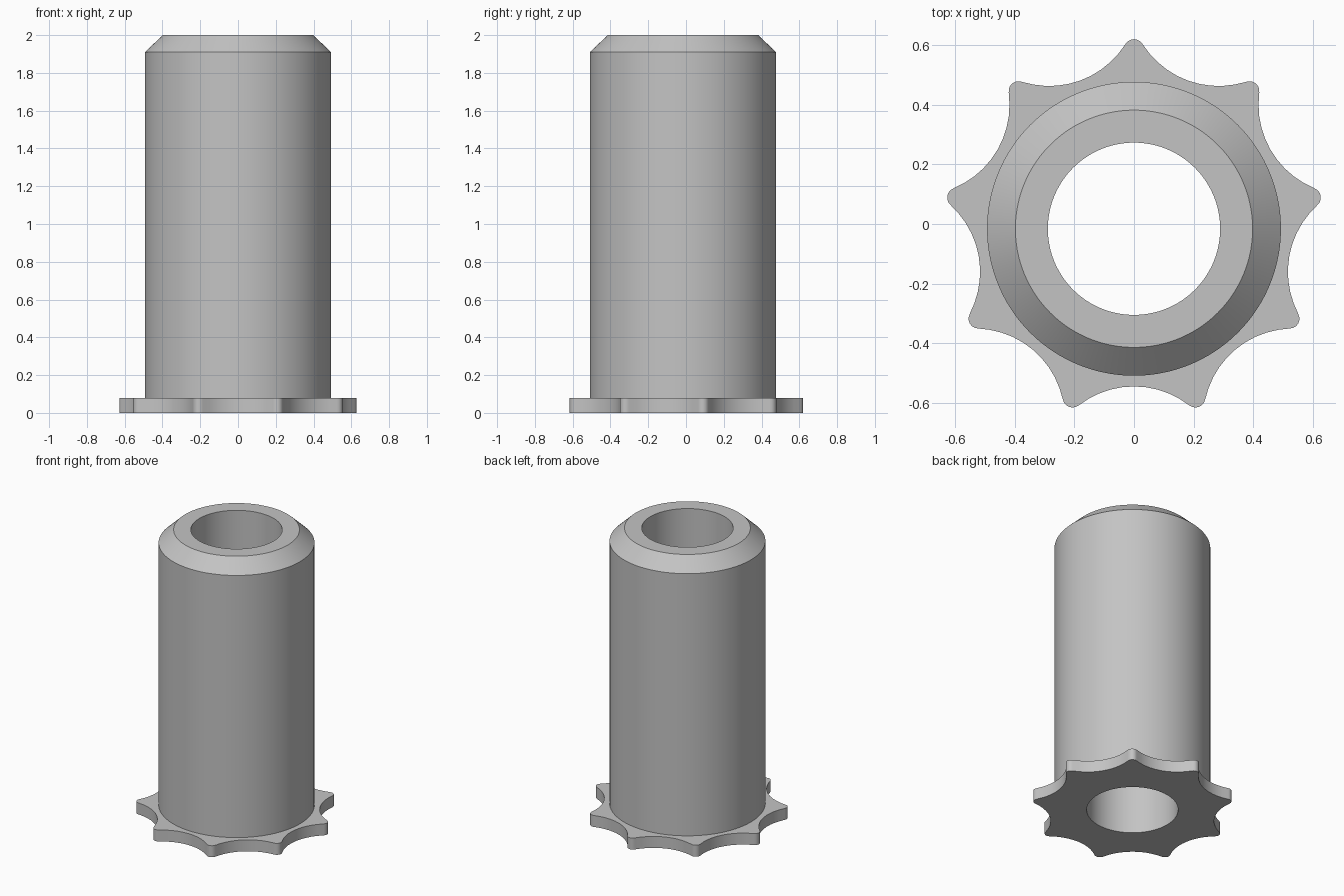
import bpy, bmesh
from math import radians, tau, cos, sin, atan2
from mathutils import Vector, Matrix

if "Cube" in bpy.data.objects:
    bpy.data.objects.remove(bpy.data.objects["Cube"])

TEETH, TIP_PTS, VALLEY_PTS = 9, 7, 9
COUNT = TEETH * (TIP_PTS + VALLEY_PTS)
BORE, RIM, BODY = 0.289, 0.398, 0.493
HEIGHT, CHAMFER_Z, FLANGE_Z = 2.0, 1.91, 0.08
CENTRE_Y = -0.016

grey = bpy.data.materials.new("plain_grey")
grey.use_nodes = True
colour = (0.55, 0.55, 0.55, 1)
grey.diffuse_color = colour
grey.node_tree.nodes["Principled BSDF"].inputs["Base Color"].default_value = colour


def polar(radius, angle):
    return Vector((radius * cos(angle), radius * sin(angle)))


def circle(radius):
    # Starts at the first flange point so rings line up with the teeth
    start = -(TIP_PTS // 2)
    return [polar(radius, tau / 4 + (i + start) * tau / COUNT) for i in range(COUNT)]


def toothed_outline():
    # Rounded tips joined by tangent concave arcs
    tip_r, valley_r = 0.033, 0.301
    tip = Vector((0.603, 0))
    half = tau / TEETH / 2
    valley = polar(0.83, half)
    toward = valley - tip
    sweep = atan2(toward.y, toward.x)
    tooth = [tip + polar(tip_r, sweep * (2 * i / (TIP_PTS - 1) - 1))
             for i in range(TIP_PTS)]
    back = half + tau / 2
    spread = back - (sweep + tau / 2)
    for i in range(1, VALLEY_PTS + 1):
        t = 2 * i / (VALLEY_PTS + 1) - 1
        tooth.append(valley + polar(valley_r, back + spread * t))
    return [Matrix.Rotation(tau / 4 + k * tau / TEETH, 2) @ p
            for k in range(TEETH) for p in tooth]


# Closed loop of rings: bore, top rim, chamfer, body, flange, underside
teeth = toothed_outline()
rings = [(circle(BORE), 0), (circle(BORE), HEIGHT), (circle(RIM), HEIGHT),
         (circle(BODY), CHAMFER_Z), (circle(BODY), FLANGE_Z),
         (teeth, FLANGE_Z), (teeth, 0)]

bm = bmesh.new()
loops = [[bm.verts.new((p.x, p.y + CENTRE_Y, z)) for p in pts] for pts, z in rings]
for a, b in zip(loops, loops[1:] + loops[:1]):
    for i in range(COUNT):
        j = (i + 1) % COUNT
        bm.faces.new((a[i], a[j], b[j], b[i]))
bmesh.ops.recalc_face_normals(bm, faces=bm.faces)

mesh = bpy.data.meshes.new("flanged_sleeve")
bm.to_mesh(mesh)
bm.free()
mesh.materials.append(grey)
sleeve = bpy.data.objects.new("flanged_sleeve", mesh)
bpy.context.collection.objects.link(sleeve)

# Smooth walls, crisp rims
bpy.ops.object.select_all(action="DESELECT")
sleeve.select_set(True)
bpy.context.view_layer.objects.active = sleeve
bpy.ops.object.shade_smooth_by_angle(angle=radians(35))
